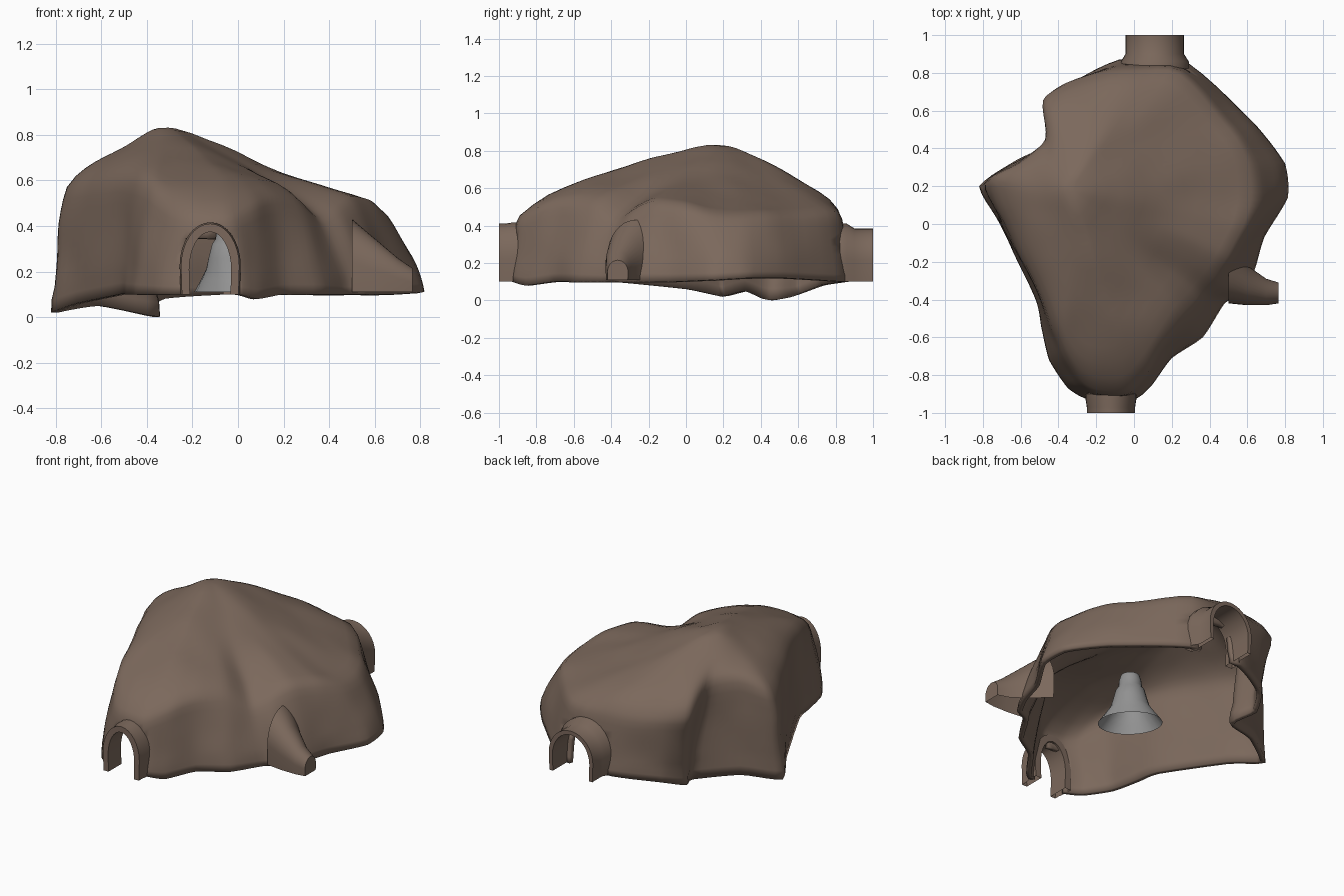
import bpy, bmesh, math
from mathutils import Vector, noise

if "Cube" in bpy.data.objects:
    bpy.data.objects.remove(bpy.data.objects["Cube"])

def material(name, rgb):
    m = bpy.data.materials.new(name)
    m.diffuse_color = (*rgb, 1)
    m.use_nodes = True
    m.node_tree.nodes["Principled BSDF"].inputs["Base Color"].default_value = m.diffuse_color
    return m

ROCK = material("brown rock", (0.20, 0.140, 0.107))
GREY = material("grey stone", (0.29, 0.29, 0.29))

def finish(bm, name, mat, angle=40, recalc=True):
    if recalc:
        bmesh.ops.recalc_face_normals(bm, faces=bm.faces)
    me = bpy.data.meshes.new(name)
    bm.to_mesh(me)
    bm.free()
    ob = bpy.data.objects.new(name, me)
    bpy.context.collection.objects.link(ob)
    me.materials.append(mat)
    bpy.ops.object.select_all(action='DESELECT')
    ob.select_set(True)
    bpy.context.view_layer.objects.active = ob
    bpy.ops.object.shade_smooth_by_angle(angle=math.radians(angle))
    return ob

def loft(bm, rings, closed):
    rows = [[bm.verts.new(p) for p in r] for r in rings]
    n = len(rows[0])
    for a, b in zip(rows, rows[1:]):
        for i in range(n if closed else n - 1):
            j = (i + 1) % n
            bm.faces.new((a[i], a[j], b[j], b[i]))
    return rows

# Footprint of the cave and the shoulder line where wall turns to roof
BASE = [(.815, .14, .11), (.80, .32, .12), (.64, .53, .12), (.29, .85, .10),
        (-.08, .87, .10), (-.34, .74, .08), (-.42, .60, .03), (-.37, .46, .0),
        (-.62, .34, .05), (-.82, .20, .02), (-.71, .0, .06), (-.52, -.40, .10),
        (-.49, -.55, .10), (-.45, -.72, .10), (-.35, -.87, .10), (-.24, -.93, .10),
        (.0, -.93, .10), (.09, -.86, .08), (.20, -.71, .10), (.365, -.60, .10),
        (.48, -.42, .10), (.57, -.37, .10), (.64, -.24, .10), (.69, -.07, .10)]
SHOULDER = [(.63, .12, .48), (.62, .32, .47), (.52, .50, .47), (.25, .81, .47),
            (-.06, .82, .48), (-.37, .75, .50), (-.49, .67, .51), (-.47, .45, .60),
            (-.60, .33, .63), (-.77, .24, .57), (-.69, .02, .58), (-.50, -.38, .60),
            (-.43, -.55, .58), (-.37, -.70, .54), (-.29, -.84, .47), (-.19, -.90, .45),
            (-.04, -.90, .45), (.08, -.77, .51), (.16, -.63, .54), (.26, -.48, .53),
            (.35, -.38, .44), (.43, -.29, .49), (.50, -.17, .54), (.59, -.02, .52)]
PEAK = Vector((-.33, .19, .83))
STEPS, WALL, ROOF = 5, 10, 14

def spline(pts):
    """Closed Catmull-Rom curve, softened to keep the rock a bit angular."""
    P, out = [Vector(p) for p in pts], []
    n = len(P)
    for i in range(n):
        a, b, c, d = P[i - 1], P[i], P[(i + 1) % n], P[(i + 2) % n]
        for k in range(STEPS):
            t = k / STEPS
            s = .5 * (2 * b + (c - a) * t + (2 * a - 5 * b + 4 * c - d) * t * t
                      + (3 * b - a - 3 * c + d) * t ** 3)
            out.append(s * .5 + b.lerp(c, t) * .5)
    return out

def averaged(pts, w):
    n = len(pts)
    return [sum((pts[(i + d) % n] for d in range(-w, w + 1)), Vector()) / (2 * w + 1)
            for i in range(n)]

# Tunnel mouths: centre x, half width, crown height, side sign, flare, body y, lip
TUNNELS = [("front_tunnel", -.122, .128, .41, -1, .006, .92, .036),
           ("back_tunnel", .11, .155, .385, 1, .025, .85, .025)]

# Cave shell
bm = bmesh.new()
base, top = spline(BASE), spline(SHOULDER)
soft = averaged(averaged(top, 7), 7)
rings = []
for k in range(WALL + 1):
    t = k / WALL
    ring = []
    for b, s in zip(base, top):
        p = b.lerp(s, t ** 1.4)
        p.z = b.z + (s.z - b.z) * t
        ring.append(p)
    rings.append(ring)
for k in range(1, ROOF):
    t = k / ROOF
    ring = []
    for s0, s1 in zip(top, soft):
        s = s0.lerp(s1, min(1, 2 * t))      # roof loses the wall's creases
        p = s.lerp(PEAK, t)
        e = .66 + .95 * max(0, s.x)
        p.z = s.z + (PEAK.z - s.z) * min(1, t / .9) ** e
        ring.append(p)
    rings.append(ring)
rows = loft(bm, rings, True)
peak = bm.verts.new(PEAK)
for i, v in enumerate(rows[-1]):
    bm.faces.new((v, rows[-1][(i + 1) % len(rows[-1])], peak))
# Soften above the base, then add slight rock unevenness
upper = [v for r in rows[2:] for v in r] + [peak]
for _ in range(2):
    bmesh.ops.smooth_vert(bm, verts=upper, factor=.5,
                          use_axis_x=True, use_axis_y=True, use_axis_z=True)
for v in upper:
    v.co += noise.noise_vector(v.co * 5) * .010
# Open the shell at both tunnel mouths
hole = []
for f in bm.faces:
    c = f.calc_center_median()
    for _, cx, w, h, side, *_ in TUNNELS:
        if abs(c.x - cx) < w - .02 and c.z < h - .05 and c.y * side > .6:
            hole.append(f)
bmesh.ops.delete(bm, geom=hole, context='FACES')
shell = finish(bm, "cave_shell", ROCK, 50)
solid = shell.modifiers.new("rock_thickness", 'SOLIDIFY')
solid.thickness = .03
solid.offset = -1

def arch(cx, w, h, y, z0=.10, n=16):
    spring = z0 + (h - z0) * .4
    pts = [(cx + w * .97, y, z0)]
    for i in range(n + 1):
        a = math.pi * i / n
        pts.append((cx + w * math.cos(a), y, spring + (h - spring) * math.sin(a)))
    return pts + [(cx - w * .97, y, z0)]

# Arched tunnel collars
for name, cx, w, h, side, flare, y, lip in TUNNELS:
    bm = bmesh.new()
    steps = [(y - .05, flare, flare), (y + .01, flare, flare), (y + .05, 0, 0), (1, 0, 0),
             (1, -lip, -lip), (y - .05, -lip, -lip), (y - .05, flare, flare)]
    loft(bm, [arch(cx, w + dw, h + dh, side * d) for d, dw, dh in steps], False)
    bmesh.ops.remove_doubles(bm, verts=bm.verts, dist=1e-5)
    finish(bm, name, ROCK)

# Rock spur on the right: arches running along x, capped at the tip
bm = bmesh.new()
spur = [(.50, -.27, .15, .43), (.60, -.325, .105, .345), (.70, -.36, .07, .26),
        (.765, -.365, .055, .215)]
rows = loft(bm, [[(x, y, z) for y, _, z in arch(cy, w, h, 0, .11)]
                 for x, cy, w, h in spur], False)
bm.faces.new(rows[-1])
finish(bm, "rock_spur", ROCK)

# Hollow flared stone inside the cave, wider across one diagonal
bm = bmesh.new()
profile = [(.188, .11), (.15, .16), (.115, .21), (.10, .26), (.085, .32),
           (.068, .345), (.066, .38), (.055, .42), (.0, .43)]
N = 20
rings = []
for r, z in profile:
    ring = []
    for i in range(N):
        a = 2 * math.pi * i / N
        u, v = r * math.cos(a), (.35 * r + .65 * min(r, .10)) * math.sin(a)
        ring.append((-.03 + (v - u) * .707, -.07 + (u + v) * .707, z))
    rings.append(ring)
loft(bm, rings, True)
bmesh.ops.remove_doubles(bm, verts=bm.verts, dist=1e-5)
finish(bm, "inner_stone", GREY)
